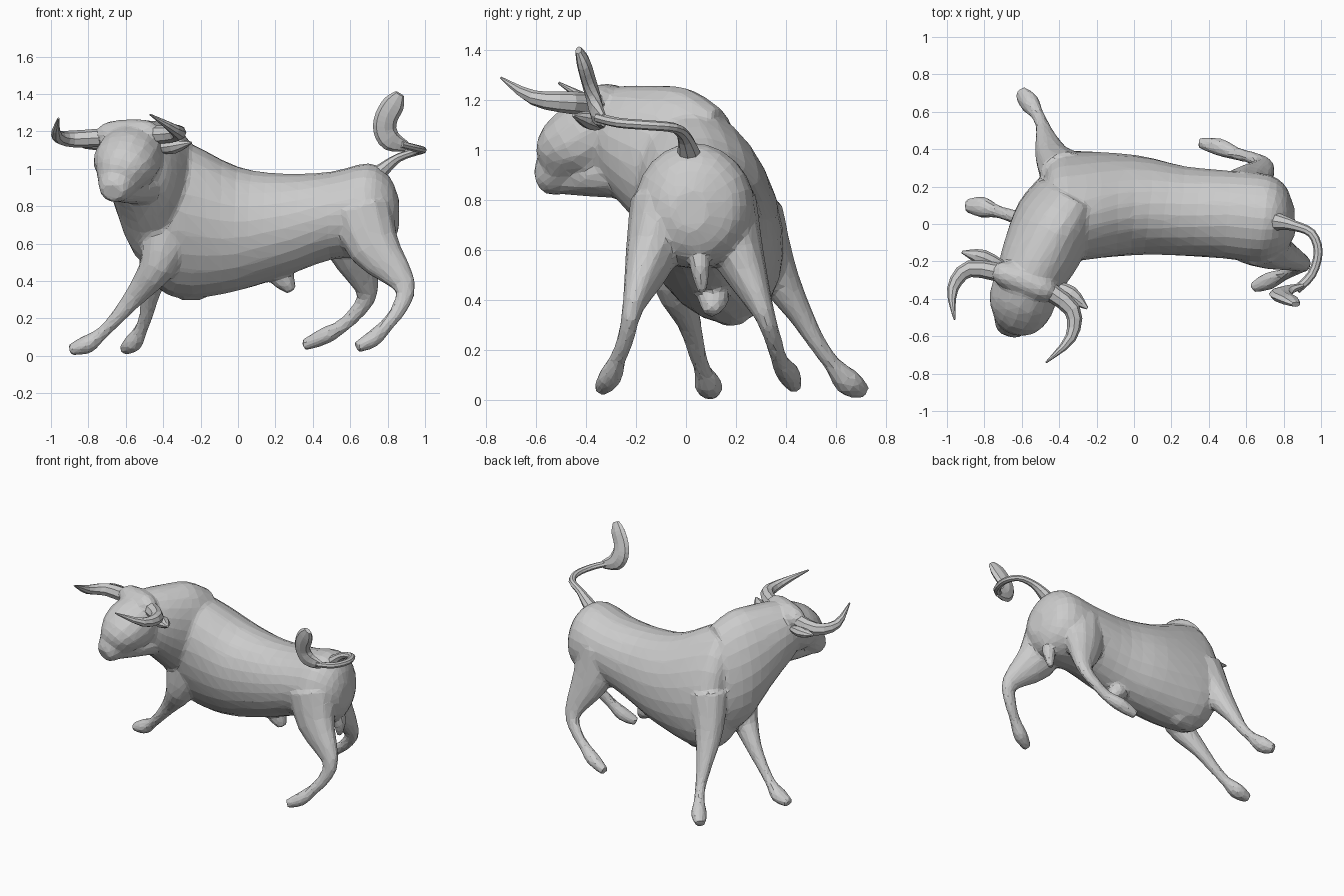
import bpy, bmesh, math
from mathutils import Vector

cube = bpy.data.objects.get("Cube")
if cube:
    bpy.data.objects.remove(cube, do_unlink=True)

GREY = (0.6, 0.6, 0.6, 1)
clay = bpy.data.materials.new("light_grey")
clay.use_nodes = True
clay.diffuse_color = GREY
clay.node_tree.nodes["Principled BSDF"].inputs["Base Color"].default_value = GREY


def smooth_path(stations, steps):
    """Catmull-Rom interpolation of positions and radii together."""
    last = len(stations) - 1
    path = []
    for i in range(last):
        before, start = stations[max(i - 1, 0)], stations[i]
        end, after = stations[i + 1], stations[min(i + 2, last)]
        for step in range(steps):
            t = step / steps
            path.append([q + t / 2 * (r - p + t * (2 * p - 5 * q + 4 * r - s + t * (3 * (q - r) + s - p)))
                         for p, q, r, s in zip(before, start, end, after)])
    path.append(list(stations[last]))
    return path


def torso_lean(x):
    """The torso rolls sideways most at the shoulder, not at all at the rump."""
    return Vector((0, -max(0, .32 - .4 * abs(x + .3)), 1))


def loft(bm, stations, ref=(0, 0, 1), sides=12, steps=3, torso=False):
    """Closed elliptical tube; a station is x, y, z, radius along ref, radius across."""
    path = smooth_path(stations, steps)
    rings = []
    for i, (x, y, z, along, across) in enumerate(path):
        ahead = path[min(i + 1, len(path) - 1)]
        behind = path[max(i - 1, 0)]
        tangent = Vector(ahead[:3]) - Vector(behind[:3])
        up = Vector(ref)
        if torso:
            tangent.z = 0
            up = torso_lean(x)
        tangent.normalize()
        up = (up - tangent * up.dot(tangent)).normalized()
        side = tangent.cross(up)
        angles = [math.tau * k / sides for k in range(sides)]
        rings.append([bm.verts.new(Vector((x, y, z)) + up * along * math.cos(a) + side * across * math.sin(a))
                      for a in angles])
    for ring, following in zip(rings, rings[1:]):
        for k in range(sides):
            n = (k + 1) % sides
            bm.faces.new((ring[k], ring[n], following[n], following[k]))
    bm.faces.new(rings[0])
    bm.faces.new(rings[-1])


def horn_shape(t):
    return 1 - .9 * t ** 2


def leaf_shape(t):
    return math.sin(math.pi * (.2 + .75 * t))


def blunt_shape(t):
    return 1 - .55 * (2 * t - 1) ** 4


def tail_shape(t):
    return max(.4, 1 - 1.6 * t)


def shaped(points, along, across, shape):
    """Add radii that follow a shape function from the first point to the last."""
    ends = len(points) - 1
    return [(*p, along * shape(i / ends), across * shape(i / ends)) for i, p in enumerate(points)]


def finish(bm, name):
    bmesh.ops.recalc_face_normals(bm, faces=bm.faces)
    mesh = bpy.data.meshes.new(name)
    bm.to_mesh(mesh)
    bm.free()
    mesh.materials.append(clay)
    obj = bpy.data.objects.new(name, mesh)
    bpy.context.collection.objects.link(obj)
    return obj


def part(name, stations, ref=(0, 0, 1)):
    bm = bmesh.new()
    loft(bm, stations, ref, sides=8)
    finish(bm, name)


body = bmesh.new()

# Torso, from rump to chest, and the neck that turns out of it
torso = [
    (.86, .02, .76, .08, .07), (.81, .02, .77, .19, .17), (.7, .03, .78, .25, .235),
    (.5, .05, .75, .235, .235), (.25, .07, .7, .275, .24), (0, .1, .68, .335, .265),
    (-.25, .1, .72, .425, .275), (-.38, .09, .75, .43, .265), (-.46, .08, .74, .32, .2),
    (-.52, .08, .72, .15, .1)]
neck = [
    (-.35, .15, .8, .37, .18), (-.42, .02, .86, .39, .215), (-.49, -.14, .96, .3, .21),
    (-.55, -.27, 1.03, .225, .185), (-.57, -.34, 1.05, .17, .15)]
loft(body, torso, sides=24, torso=True)
loft(body, neck, sides=24, torso=True)

# Head, from nape to muzzle, with the jaw below and the poll between the horns
head = [
    (-.55, -.27, 1.11, .15, .17), (-.59, -.38, 1.05, .165, .18), (-.615, -.46, 1, .145, .165),
    (-.645, -.51, .925, .105, .11), (-.662, -.555, .89, .08, .085), (-.672, -.585, .875, .05, .06)]
jaw = [(-.46, -.18, .93, .13, .12), (-.56, -.34, .9, .09, .11), (-.64, -.49, .875, .055, .07)]
poll = [(-.76, -.26, 1.17), (-.68, -.27, 1.18), (-.5, -.34, 1.19), (-.42, -.38, 1.18)]
loft(body, head, sides=16)
loft(body, jaw)
loft(body, shaped(poll, .075, .075, blunt_shape))

# Legs: each pair shares its thickness from shoulder or hip to hoof
front_widths = (.12, .09, .05, .036, .036, .058, .035)
front_depths = (.15, .1, .058, .038, .036, .05, .03)
hind_widths = (.15, .105, .045, .034, .034, .048, .03)
hind_depths = (.17, .14, .062, .042, .038, .046, .03)
front_left = [(-.36, .27, .75), (-.43, .35, .53), (-.47, .46, .34), (-.49, .53, .22),
              (-.52, .59, .14), (-.56, .65, .07), (-.61, .71, .035)]
front_right = [(-.38, -.04, .66), (-.43, -.05, .48), (-.55, .01, .32), (-.66, .045, .19),
               (-.74, .07, .11), (-.81, .09, .06), (-.9, .1, .03)]
hind_right = [(.66, -.08, .77), (.73, -.14, .58), (.89, -.21, .38), (.86, -.24, .25),
              (.79, -.275, .16), (.72, -.305, .09), (.635, -.34, .045)]
hind_left = [(.58, .14, .77), (.61, .21, .58), (.69, .31, .35), (.64, .35, .24),
             (.55, .375, .155), (.46, .41, .105), (.35, .435, .055)]
for joints, widths, depths in ((front_left, front_widths, front_depths),
                               (front_right, front_widths, front_depths),
                               (hind_right, hind_widths, hind_depths),
                               (hind_left, hind_widths, hind_depths)):
    stations = [(*joint, w, d) for joint, w, d in zip(joints, widths, depths)]
    loft(body, stations, ref=(0, 1, 0))

# Brisket, belly sheath and rear pouch
brisket = [(-.1, .18, .4), (-.28, .18, .37), (-.44, .08, .5)]
sheath = [(.14, .12, .46), (.24, .11, .41), (.285, .1, .345)]
pouch = [(.77, .05, .66), (.78, .055, .54), (.77, .065, .43)]
loft(body, shaped(brisket, .08, .09, leaf_shape))
loft(body, shaped(sheath, .06, .065, blunt_shape))
loft(body, shaped(pouch, .04, .045, blunt_shape), ref=(0, 1, 0))

# Fuse the lofts into one skin and break it into flat facets
bull = finish(body, "body_head_and_legs")
fuse = bull.modifiers.new("Fuse", 'REMESH')
fuse.mode = 'VOXEL'
fuse.voxel_size = .012
soften = bull.modifiers.new("Soften", 'SMOOTH')
soften.iterations = 7
facet = bull.modifiers.new("Facet", 'DECIMATE')
facet.ratio = .05

# Horns
right_horn = [(-.68, -.27, 1.17), (-.88, -.24, 1.16), (-.97, -.35, 1.18), (-.96, -.51, 1.27)]
left_horn = [(-.48, -.34, 1.18), (-.33, -.46, 1.19), (-.34, -.61, 1.21), (-.47, -.74, 1.29)]
part("right_horn", shaped(right_horn, .05, .05, horn_shape))
part("left_horn", shaped(left_horn, .05, .05, horn_shape))

# Ears
right_ear = [(-.68, -.24, 1.12), (-.81, -.18, 1.14), (-.92, -.15, 1.16)]
left_ear = [(-.44, -.33, 1.11), (-.34, -.38, 1.12), (-.25, -.45, 1.14)]
part("right_ear", shaped(right_ear, .035, .045, leaf_shape))
part("left_ear", shaped(left_ear, .04, .05, leaf_shape))

# Tail and its tuft
tail = [(.7, .02, .93), (.78, .01, 1), (.86, -.01, 1.06), (.95, -.05, 1.09),
        (.985, -.15, 1.1), (.95, -.27, 1.11), (.87, -.35, 1.13)]
tuft = [(.9, -.33, 1.12), (.82, -.355, 1.15), (.785, -.37, 1.21), (.795, -.39, 1.28),
        (.835, -.41, 1.35), (.865, -.43, 1.4)]
part("tail", shaped(tail, .05, .06, tail_shape))
part("tail_tuft", shaped(tuft, .03, .062, blunt_shape), ref=(0, 1, 0))
